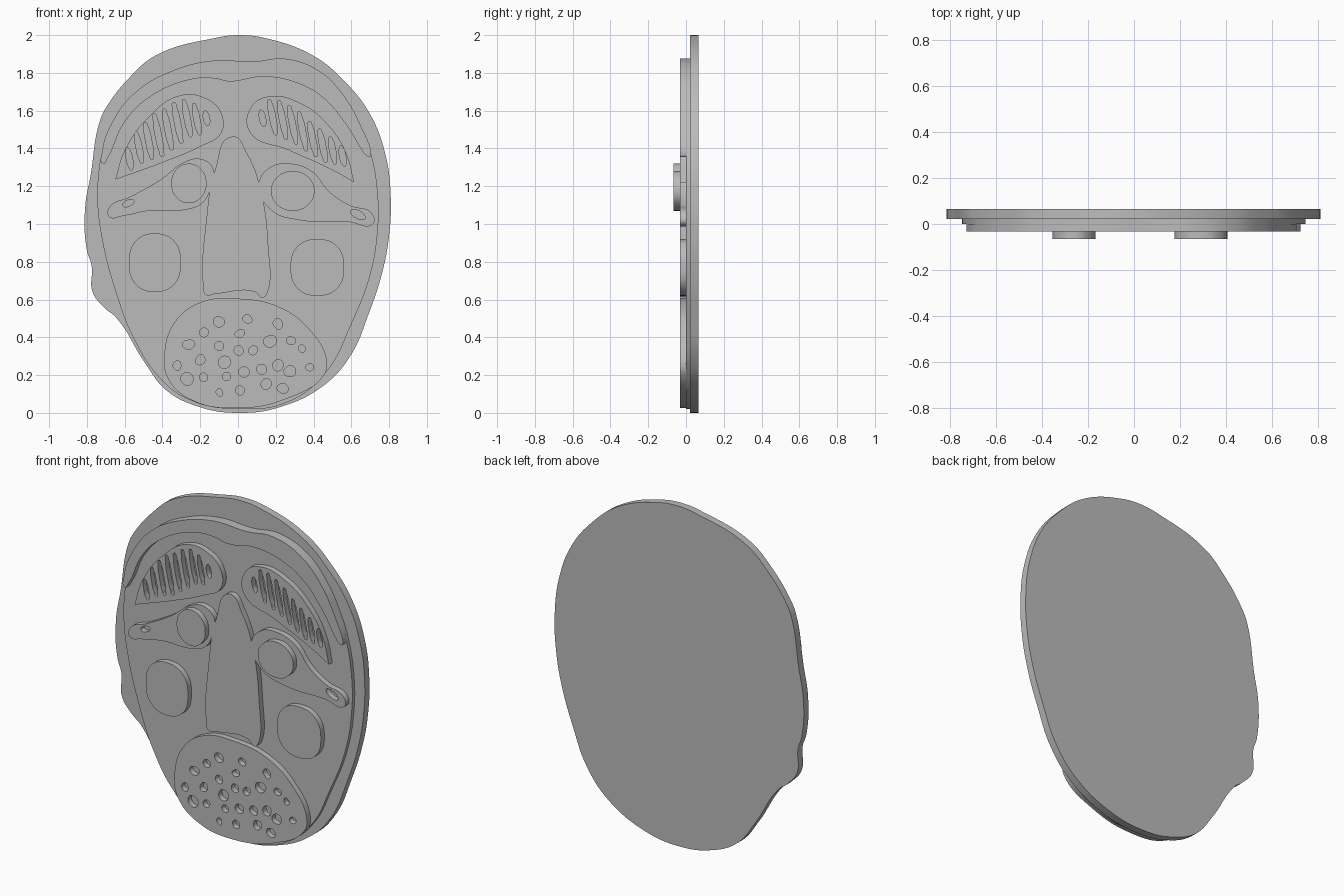
import bpy
import bmesh
import math
import random

random.seed(4)
if "Cube" in bpy.data.objects:
    bpy.data.objects.remove(bpy.data.objects["Cube"], do_unlink=True)

# Single clay colour
CLAY = (0.5, 0.5, 0.5, 1.0)
clay = bpy.data.materials.new("grey_clay")
clay.use_nodes = True
clay.diffuse_color = CLAY
clay.node_tree.nodes["Principled BSDF"].inputs["Base Color"].default_value = CLAY

# Layer depths, from the back of the board to the tip of the pupils
BACK, BOARD_FRONT, FACE_FRONT, RELIEF_FRONT, PUPIL_FRONT = .066, .022, 0, -.033, -.066
SHARP = True


def add_loop(curve, points):
    """Add one closed smooth outline; a third item marks a sharp corner."""
    spline = curve.splines.new("BEZIER")
    spline.bezier_points.add(len(points) - 1)
    spline.use_cyclic_u = True
    for knot, point in zip(spline.bezier_points, points):
        knot.co = (point[0], point[1], 0)
        kind = "VECTOR" if len(point) > 2 else "AUTO"
        knot.handle_left_type = knot.handle_right_type = kind


def slab(name, outline, back, front, holes=()):
    """Extrude an outline with optional holes into a flat slab."""
    curve = bpy.data.curves.new(name, "CURVE")
    curve.dimensions = "2D"
    curve.fill_mode = "BOTH"
    curve.resolution_u = 8
    curve.extrude = (back - front) / 2
    for loop in (outline, *holes):
        add_loop(curve, loop)
    obj = bpy.data.objects.new(name, curve)
    bpy.context.collection.objects.link(obj)
    obj.location.y = (back + front) / 2
    obj.rotation_euler.x = math.pi / 2
    bpy.ops.object.select_all(action="DESELECT")
    obj.select_set(True)
    bpy.context.view_layer.objects.active = obj
    bpy.ops.object.convert(target="MESH")
    obj = bpy.context.object
    obj.name = name
    bm = bmesh.new()
    bm.from_mesh(obj.data)
    bmesh.ops.remove_doubles(bm, verts=bm.verts, dist=.0001)
    bmesh.ops.recalc_face_normals(bm, faces=bm.faces)
    bm.to_mesh(obj.data)
    bm.free()
    obj.data.materials.clear()
    obj.data.materials.append(clay)
    bpy.ops.object.shade_smooth_by_angle(angle=math.radians(35))
    return obj


def oval(x, z, rx, rz, tilt=0, count=8, wobble=0, squareness=1):
    """Points of a tilted oval, optionally irregular or squarish."""
    points = []
    for i in range(count):
        a = math.tau * i / count
        r = 1 + random.uniform(-wobble, wobble)
        if i % 2:
            r *= squareness
        u, v = rx * r * math.cos(a), rz * r * math.sin(a)
        points.append((x + u * math.cos(tilt) - v * math.sin(tilt),
                       z + u * math.sin(tilt) + v * math.cos(tilt)))
    return points


def slots(x, step, rows):
    """A row of narrow leaning slots, each given by centre height and half length."""
    return [oval(x + step * i, z, .016, half, tilt=math.radians(11))
            for i, (z, half) in enumerate(rows)]


# Irregular backing board
slab("backing_board", [
    (0, 2), (.14, 1.985), (.4, 1.89), (.56, 1.76), (.7, 1.58), (.78, 1.37),
    (.808, 1.16), (.8, .94), (.76, .73), (.69, .52), (.6, .31), (.46, .15),
    (.22, .03), (0, 0), (-.2, .03), (-.38, .12), (-.49, .26), (-.65, .51),
    (-.7, .55), (-.77, .64), (-.775, .78), (-.8, .86), (-.81, 1.08),
    (-.78, 1.26), (-.73, 1.55), (-.69, 1.63), (-.57, 1.78), (-.44, 1.89),
    (-.12, 1.985)], BACK, BOARD_FRONT)

# Face plate and hair band share the hairline
hairline = [
    (-.72, 1.38), (-.66, 1.55), (-.54, 1.7), (-.35, 1.81), (-.13, 1.865),
    (.08, 1.86), (.25, 1.875), (.43, 1.81), (.56, 1.68), (.65, 1.52), (.705, 1.37)]
slab("face_plate", hairline + [
    (.74, 1.16), (.74, .97), (.7, .73), (.6, .47), (.47, .22), (.27, .06),
    (0, .02), (-.26, .07), (-.41, .18), (-.55, .39), (-.65, .65), (-.72, .92),
    (-.745, 1.13), (-.742, 1.23)], BOARD_FRONT, FACE_FRONT)
slab("hair_band", hairline + [
    (.695, 1.355), (.57, 1.53), (.46, 1.66), (.33, 1.74), (.14, 1.78),
    (-.05, 1.755), (-.12, 1.77), (-.25, 1.765), (-.47, 1.67), (-.6, 1.54),
    (-.69, 1.35), (-.715, 1.32)], FACE_FRONT, RELIEF_FRONT)

# Slotted eyebrows
slab("right_eyebrow", [
    (-.65, 1.235, SHARP), (-.6, 1.39), (-.47, 1.57), (-.31, 1.68), (-.18, 1.67),
    (-.09, 1.59), (-.09, 1.48), (-.2, 1.41), (-.4, 1.325)],
    FACE_FRONT, RELIEF_FRONT,
    slots(-.575, .051, [(1.345, .06), (1.405, .085), (1.44, .1), (1.47, .115),
                        (1.5, .11), (1.535, .11), (1.56, .1), (1.555, .085),
                        (1.56, .04)]))
slab("left_eyebrow", [
    (.06, 1.49), (.07, 1.62), (.16, 1.675), (.33, 1.64), (.49, 1.51),
    (.575, 1.37), (.615, 1.22, SHARP), (.51, 1.28), (.27, 1.39)],
    FACE_FRONT, RELIEF_FRONT,
    slots(.13, .053, [(1.56, .045), (1.565, .095), (1.55, .105), (1.525, .105),
                      (1.49, .105), (1.45, .095), (1.415, .09), (1.39, .075),
                      (1.36, .055)]))

# Eyes with a small hole at the outer corner, and raised pupils
slab("right_eye", [
    (-.135, 1.3), (-.2, 1.345), (-.28, 1.33), (-.41, 1.235), (-.57, 1.145),
    (-.68, 1.09), (-.685, 1.04), (-.6, 1.045), (-.47, 1.07), (-.28, 1.075),
    (-.19, 1.11), (-.14, 1.21)], FACE_FRONT, RELIEF_FRONT,
    [oval(-.58, 1.11, .032, .016, tilt=.4)])
slab("left_eye", [
    (.11, 1.21), (.17, 1.3), (.27, 1.32), (.39, 1.28), (.485, 1.17), (.59, 1.1),
    (.71, 1.055), (.715, 1), (.59, 1.01), (.33, 1.02), (.18, 1.07)],
    FACE_FRONT, RELIEF_FRONT, [oval(.635, 1.05, .043, .02, tilt=-.5)])
slab("right_pupil", oval(-.26, 1.215, .093, .105), RELIEF_FRONT, PUPIL_FRONT)
slab("left_pupil", oval(.29, 1.175, .115, .105), RELIEF_FRONT, PUPIL_FRONT)

# Cheeks
slab("right_cheek", oval(-.44, .795, .137, .155, squareness=1.05),
     FACE_FRONT, RELIEF_FRONT)
slab("left_cheek", oval(.42, .77, .142, .15, squareness=1.05),
     FACE_FRONT, RELIEF_FRONT)

# Long tapering nose
slab("nose", [
    (-.03, 1.463), (.05, 1.37), (.125, 1.16), (.16, .89), (.157, .64),
    (.13, .61), (.09, .64), (-.12, .63), (-.17, .625), (-.185, .68),
    (-.17, 1), (-.12, 1.29)], FACE_FRONT, RELIEF_FRONT)

# Muzzle pierced with small irregular holes
pores = [
    (.05, .5), (.21, .47), (-.1, .48), (-.18, .43), (.01, .42), (-.26, .36),
    (-.1, .35), (0, .33), (.08, .33), (.17, .38), (.28, .38), (.34, .34),
    (-.2, .28), (-.32, .25), (-.07, .27), (-.27, .18), (-.18, .19),
    (-.06, .19), (.03, .22), (.12, .23), (.21, .25), (.27, .22), (.38, .24),
    (-.1, .11), (.01, .12), (.15, .15), (.24, .13)]
pore_loops = []
for x, z in pores:
    size = random.uniform(.017, .031)
    pore_loops.append(oval(x, z, size, size, tilt=random.random(), count=5, wobble=.2))
slab("muzzle", [
    (-.39, .31), (-.335, .48), (-.2, .585), (0, .605), (.22, .56), (.38, .44),
    (.47, .28), (.455, .2), (.27, .08), (0, .025), (-.25, .07), (-.37, .18)],
    FACE_FRONT, RELIEF_FRONT, pore_loops)
